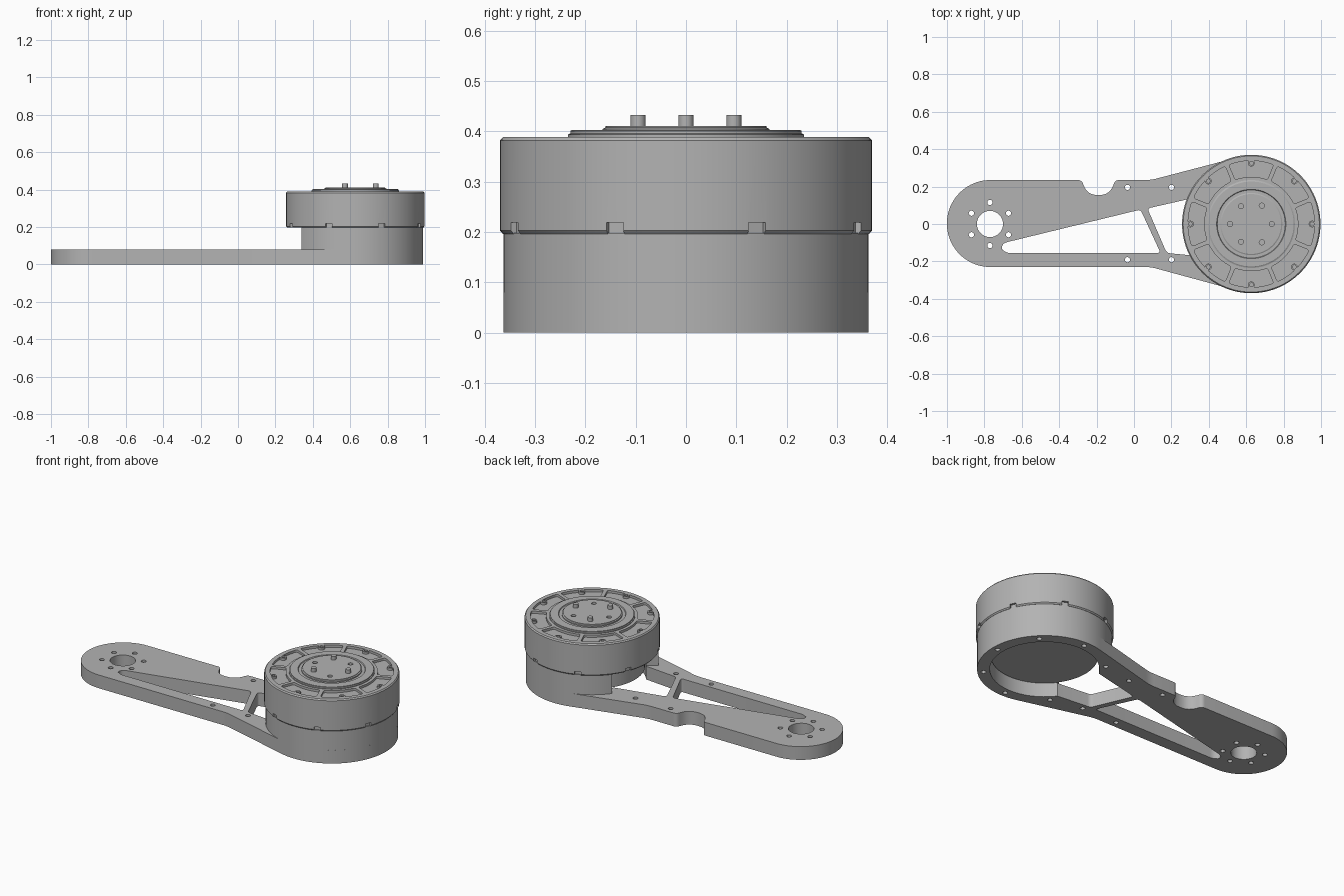
import bpy, bmesh
from math import sin, cos, asin, radians, degrees, pi
from mathutils import Vector, Matrix

cube = bpy.data.objects.get("Cube")
if cube:
    bpy.data.objects.remove(cube, do_unlink=True)

# One grey metal
metal = bpy.data.materials.new("grey metal")
metal.use_nodes = True
GREY = (0.45, 0.45, 0.45, 1)
metal.diffuse_color = GREY
metal.node_tree.nodes["Principled BSDF"].inputs["Base Color"].default_value = GREY

MX = 0.627          # motor axis
RING, BORE = 0.363, 0.295
PLATE, TOP = 0.08, 0.389


def arc(cx, cy, r, a, b, n=32):
    return [(cx + r * cos(radians(a + (b - a) * i / n)),
             cy + r * sin(radians(a + (b - a) * i / n))) for i in range(n + 1)]


def circle(cx, cy, r, n=24):
    return arc(cx, cy, r, 0, 360, n)[:-1]


def polar(r, a):
    return MX + r * cos(radians(a)), r * sin(radians(a))


def rounded(pts, n=6):
    """Round each corner given as (x, y, cut length); plain points stay."""
    out = []
    for i, p in enumerate(pts):
        if len(p) < 3:
            out.append(p)
            continue
        c = Vector(p[:2])
        a = c + (Vector(pts[i - 1][:2]) - c).normalized() * p[2]
        b = c + (Vector(pts[(i + 1) % len(pts)][:2]) - c).normalized() * p[2]
        for k in range(n + 1):
            t = k / n
            q = a * (1 - t) ** 2 + c * 2 * t * (1 - t) + b * t * t
            out.append((q.x, q.y))
    return out


def finish(name, mesh):
    bm = bmesh.new()
    bm.from_mesh(mesh)
    bmesh.ops.remove_doubles(bm, verts=bm.verts, dist=1e-5)
    bmesh.ops.recalc_face_normals(bm, faces=bm.faces)
    bm.to_mesh(mesh)
    bm.free()
    mesh.materials.clear()
    mesh.materials.append(metal)
    ob = bpy.data.objects.new(name, mesh)
    bpy.context.collection.objects.link(ob)
    bpy.ops.object.select_all(action='DESELECT')
    ob.select_set(True)
    bpy.context.view_layer.objects.active = ob
    bpy.ops.object.shade_smooth_by_angle(angle=radians(30))
    return ob


def slab(name, loops, z0, z1):
    """Extrude a flat outline with holes from z0 to z1."""
    cu = bpy.data.curves.new(name, 'CURVE')
    cu.dimensions = '2D'
    cu.fill_mode = 'BOTH'
    cu.extrude = (z1 - z0) / 2
    for loop in loops:
        s = cu.splines.new('POLY')
        s.points.add(len(loop) - 1)
        for pt, (x, y) in zip(s.points, loop):
            pt.co = (x, y, 0, 1)
        s.use_cyclic_u = True
    tmp = bpy.data.objects.new(name + " outline", cu)
    bpy.context.collection.objects.link(tmp)
    deps = bpy.context.evaluated_depsgraph_get()
    mesh = bpy.data.meshes.new_from_object(tmp.evaluated_get(deps))
    bpy.data.objects.remove(tmp, do_unlink=True)
    bpy.data.curves.remove(cu)
    mesh.transform(Matrix.Translation((0, 0, (z0 + z1) / 2)))
    return finish(name, mesh)


def lathe(name, profile, x=MX, y=0, n=96):
    """Revolve (radius, z) points round a vertical axis."""
    bm = bmesh.new()
    vs = [bm.verts.new((r, 0, z)) for r, z in profile]
    es = [bm.edges.new(e) for e in zip(vs, vs[1:])]
    bmesh.ops.spin(bm, geom=vs + es, cent=(0, 0, 0), axis=(0, 0, 1),
                   angle=2 * pi, steps=n, use_duplicate=False)
    bmesh.ops.remove_doubles(bm, verts=bm.verts, dist=1e-5)
    bmesh.ops.translate(bm, verts=bm.verts, vec=(x, y, 0))
    mesh = bpy.data.meshes.new(name)
    bm.to_mesh(mesh)
    bm.free()
    return finish(name, mesh)


# Arm plate: rounded end, edge notch, tangent flare into the motor ring
outline = rounded(
    [(0.09, -0.23, 0.03)] + arc(MX, 0, RING, -105.2, 105.2, 72)
    + [(0.09, 0.235, 0.03),
       (-0.10, 0.235, 0.02), (-0.13, 0.155, 0.055),
       (-0.25, 0.155, 0.055), (-0.28, 0.235, 0.02)]
    + arc(-0.768, 0.0025, 0.2325, 90, 270, 40))
long_window = rounded([(-0.72, -0.107, 0.045), (0.035, 0.077, 0.018),
                       (0.142, -0.155, 0.018), (-0.695, -0.155, 0.035)])
bore_window = rounded([(0.072, 0.083, 0.018)] + arc(MX, 0, BORE, 149, -143.5, 80)
                      + [(0.175, -0.155, 0.02)])
end_holes = [circle(-0.77, 0, 0.07, 40)]
end_holes += [circle(*[c + d for c, d in zip((-0.77, 0), (0.115 * cos(a), 0.115 * sin(a)))],
                     0.014, 16) for a in (radians(30 + 60 * k) for k in range(6))]
edge_holes = [circle(x, y, 0.014, 16) for x in (-0.035, 0.2) for y in (0.196, -0.191)]
ring_holes = [circle(*polar(0.33, 45 * k), 0.014, 16) for k in range(8) if k != 4]
slab("arm_plate", [outline, long_window, bore_window] + end_holes + edge_holes + ring_holes,
     0, PLATE)

# Motor ring wall, open toward the arm
slab("ring_wall", [arc(MX, 0, RING, -142.5, 142.5, 96) + arc(MX, 0, BORE, 142.5, -142.5, 96)],
     PLATE, 0.198)

# Stator inside the ring
lathe("stator", [(0, PLATE), (0.288, PLATE), (0.288, 0.2), (0, 0.2)])

# Rotor shell with small slots round the lower rim
floor = TOP - 0.014
rotor = lathe("rotor", [(0, 0.196), (0.364, 0.196), (0.37, 0.203), (0.37, 0.382),
                        (0.364, TOP), (0.35, TOP), (0.35, floor), (0, floor)])
bm = bmesh.new()
for k in range(8):
    a = radians(22.5 + 45 * k)
    bmesh.ops.create_cube(bm, size=1, matrix=Matrix.Translation((MX, 0, 0.206))
                          @ Matrix.Rotation(a, 4, 'Z')
                          @ Matrix.Translation((0.372, 0, 0))
                          @ Matrix.Diagonal((0.03, 0.036, 0.026, 1)))
mesh = bpy.data.meshes.new("slot_cutter")
bm.to_mesh(mesh)
bm.free()
cutter = bpy.data.objects.new("slot_cutter", mesh)
bpy.context.collection.objects.link(cutter)
cutter.hide_render = True
cutter.hide_viewport = False
mod = rotor.modifiers.new("slots", 'BOOLEAN')
mod.operation = 'DIFFERENCE'
mod.object = cutter
bpy.context.view_layer.objects.active = rotor
bpy.ops.object.modifier_apply(modifier=mod.name)
bpy.data.objects.remove(cutter, do_unlink=True)


# Rotor cover with eight pockets between spokes
def pocket(mid, inner=0.252, outer=0.338, half=0.011):
    ai = 22.5 - degrees(asin(half / inner))
    ao = 22.5 - degrees(asin(half / outer))
    lo = arc(MX, 0, inner, mid - ai, mid + ai, 12)
    hi = arc(MX, 0, outer, mid + ao, mid - ao, 12)
    corner = lambda loop: [loop[0] + (0.012,)] + loop[1:-1] + [loop[-1] + (0.012,)]
    return rounded(corner(lo) + corner(hi), 4)


slab("rotor_cover", [circle(MX, 0, 0.35, 96)] + [pocket(45 * k) for k in range(8)], floor, TOP)

# Screw bosses in the pockets
for k in range(8):
    p = polar(0.325, 45 * k)
    slab("screw_boss", [circle(*p, 0.018, 20), circle(*p, 0.01, 16)], floor, TOP)

# Stepped hub and output flange
lathe("hub_step", [(0, TOP - 0.004), (0.235, TOP - 0.004), (0.235, 0.394), (0.23, 0.396),
                   (0.23, 0.401), (0.227, 0.403), (0.185, 0.403), (0.182, 0.398), (0, 0.398)])
flange_holes = [circle(*polar(0.113, 60 + 120 * k), 0.014, 16) for k in range(3)]
slab("output_flange", [circle(MX, 0, 0.16, 72)] + flange_holes, 0.398, 0.411)
lathe("flange_lip", [(0.158, 0.398), (0.166, 0.398), (0.166, 0.405), (0.158, 0.409)])

# Drive pins
for k in range(3):
    x, y = polar(0.11, 120 * k)
    lathe("drive_pin", [(0, 0.40), (0.015, 0.40), (0.015, 0.433), (0, 0.433)], x, y, 20)
